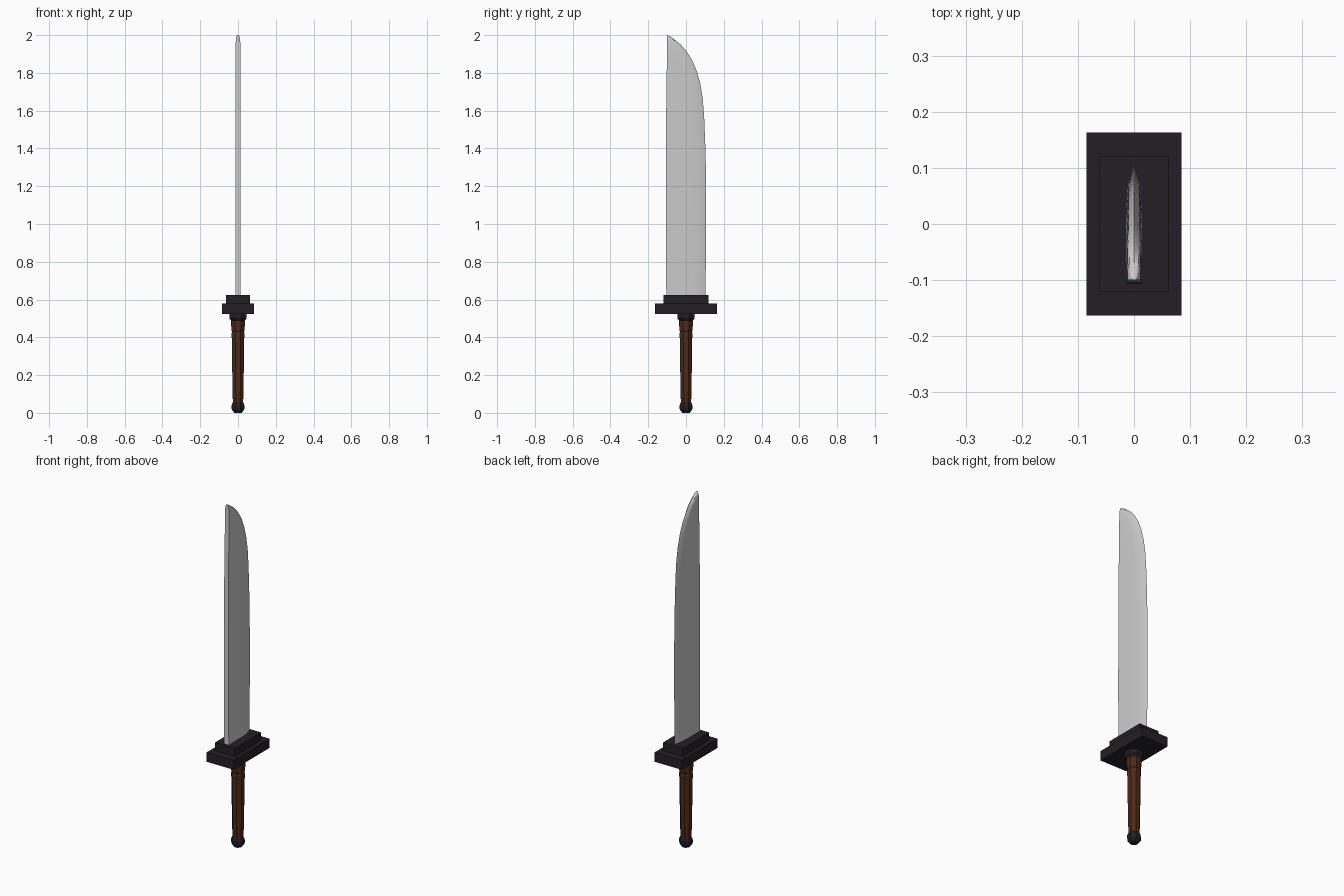
import bpy, bmesh, math

if "Cube" in bpy.data.objects:
    bpy.data.objects.remove(bpy.data.objects["Cube"])


def material(name, rgb):
    m = bpy.data.materials.new(name)
    m.diffuse_color = (*rgb, 1)
    m.use_nodes = True
    m.node_tree.nodes["Principled BSDF"].inputs["Base Color"].default_value = m.diffuse_color
    return m


BLACK = material("dark_metal", (0.016, 0.014, 0.018))
BROWN = material("brown_wood", (0.075, 0.022, 0.009))


def loft(name, rings, mat=None, smooth=None):
    """Skin a stack of equal-sized rings and cap both ends."""
    bm = bmesh.new()
    loops = [[bm.verts.new(p) for p in ring] for ring in rings]
    n = len(loops[0])
    for a, b in zip(loops, loops[1:]):
        for i in range(n):
            j = (i + 1) % n
            bm.faces.new((a[i], a[j], b[j], b[i]))
    bm.faces.new(loops[0][::-1])
    bm.faces.new(loops[-1])
    bmesh.ops.recalc_face_normals(bm, faces=bm.faces)
    me = bpy.data.meshes.new(name)
    bm.to_mesh(me)
    bm.free()
    ob = bpy.data.objects.new(name, me)
    bpy.context.collection.objects.link(ob)
    if mat:
        me.materials.append(mat)
    if smooth:
        bpy.context.view_layer.objects.active = ob
        ob.select_set(True)
        bpy.ops.object.shade_smooth_by_angle(angle=math.radians(smooth))
        ob.select_set(False)
    return ob


def turned(name, profile, mat, sides=8):
    """Octagonal turned part from (radius to flat, z) pairs."""
    rings = []
    for r, z in profile:
        rc = r / math.cos(math.pi / sides)
        angles = [2 * math.pi * (i + 0.5) / sides for i in range(sides)]
        rings.append([(rc * math.cos(a), rc * math.sin(a), z) for a in angles])
    return loft(name, rings, mat)


def block(name, hx, hy, z0, z1, mat):
    corners = [(-hx, -hy), (hx, -hy), (hx, hy), (-hx, hy)]
    return loft(name, [[(x, y, z) for x, y in corners] for z in (z0, z1)], mat)


# Blade: flat spine, cutting edge curving back to the tip (z, spine y, edge y, half thickness)
outline = [
    (0.60, -0.104, 0.102, 0.0145), (0.90, -0.107, 0.107, 0.0145),
    (1.20, -0.107, 0.107, 0.014), (1.40, -0.106, 0.103, 0.014),
    (1.57, -0.105, 0.096, 0.014), (1.67, -0.104, 0.088, 0.0135),
    (1.746, -0.103, 0.075, 0.0135), (1.81, -0.102, 0.057, 0.013),
    (1.865, -0.101, 0.034, 0.013), (1.915, -0.101, 0.003, 0.013),
    (1.95, -0.1, -0.028, 0.0125), (1.975, -0.1, -0.059, 0.0115),
    (1.99, -0.1, -0.081, 0.009), (2.0, -0.1, -0.098, 0.004),
]
sections = []
for z, s, e, t in outline:
    w = e - s
    b1, b2 = s + 0.62 * w, s + 0.84 * w
    sections.append([(-t, s, z), (t, s, z), (t * 0.95, b1, z), (t * 0.72, b2, z), (0, e, z),
                     (-t * 0.72, b2, z), (-t * 0.95, b1, z)])
loft("blade", sections, smooth=30)

# Stepped rectangular guard
block("guard_upper", 0.0625, 0.12, 0.578, 0.624, BLACK)
block("guard_lower", 0.085, 0.163, 0.524, 0.578, BLACK)

# Collar below the guard
turned("collar", [(0.036, 0.488), (0.046, 0.5), (0.046, 0.526)], BLACK)

# Wooden grip with a flared, grooved top
turned("grip", [(0.027, 0.045), (0.029, 0.12), (0.031, 0.25), (0.033, 0.395),
                (0.035, 0.402), (0.035, 0.42), (0.031, 0.427), (0.035, 0.436),
                (0.037, 0.495)], BROWN)

# Pommel
turned("pommel", [(0.02, 0.0), (0.033, 0.018), (0.034, 0.04), (0.027, 0.058)], BLACK)
